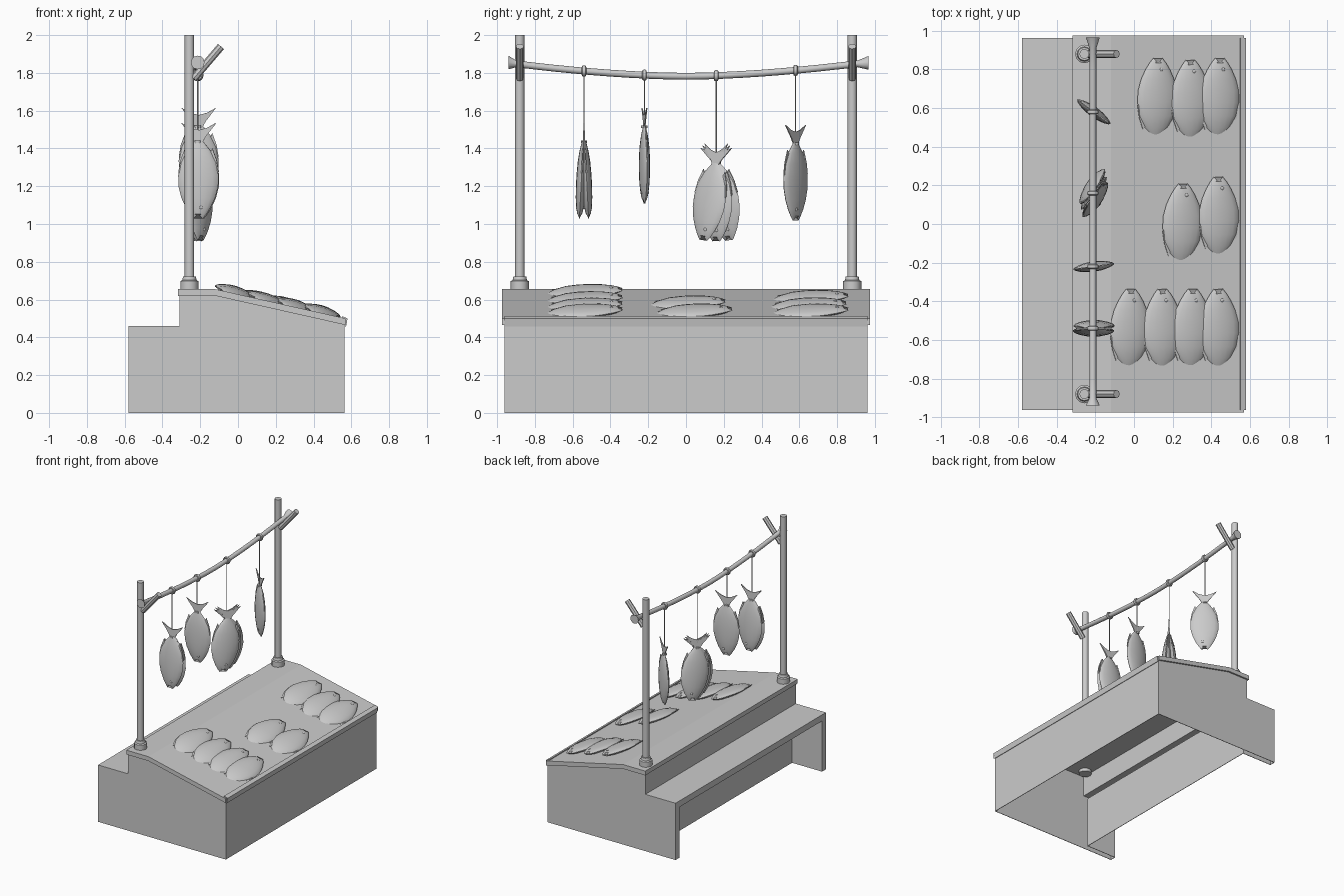
import bpy, bmesh, math
from mathutils import Vector, Matrix, Euler

if "Cube" in bpy.data.objects:
    bpy.data.objects.remove(bpy.data.objects["Cube"])

def finish(name, bm, smooth=False):
    bmesh.ops.recalc_face_normals(bm, faces=bm.faces)
    me = bpy.data.meshes.new(name)
    bm.to_mesh(me)
    bm.free()
    ob = bpy.data.objects.new(name, me)
    bpy.context.collection.objects.link(ob)
    if smooth:
        bpy.ops.object.select_all(action='DESELECT')
        ob.select_set(True)
        bpy.context.view_layer.objects.active = ob
        bpy.ops.object.shade_smooth_by_angle(angle=math.radians(40))
    return ob

def extrude_xz(name, pts, y0, y1):
    """Side profile in x, z pulled along y."""
    bm = bmesh.new()
    f = bm.faces.new([bm.verts.new((x, y0, z)) for x, z in pts])
    r = bmesh.ops.extrude_face_region(bm, geom=[f])
    bmesh.ops.translate(bm, vec=(0, y1 - y0, 0),
                        verts=[v for v in r['geom'] if isinstance(v, bmesh.types.BMVert)])
    return finish(name, bm)

def box(name, x0, x1, y0, y1, z0, z1):
    return extrude_xz(name, [(x0, z0), (x1, z0), (x1, z1), (x0, z1)], y0, y1)

def bridge(bm, rings):
    n = len(rings[0])
    for a, b in zip(rings, rings[1:]):
        for i in range(n):
            j = (i + 1) % n
            bm.faces.new((a[i], a[j], b[j], b[i]))

def tube(name, stations, n=12):
    """Round rod through (point, radius) stations, capped."""
    bm = bmesh.new()
    pts = [Vector(p) for p, r in stations]
    q = (pts[-1] - pts[0]).to_track_quat('Z', 'Y')
    rings = []
    for p, (_, r) in zip(pts, stations):
        rings.append([bm.verts.new(p + q @ Vector((r * math.cos(k * math.tau / n),
                      r * math.sin(k * math.tau / n), 0))) for k in range(n)])
    bridge(bm, rings)
    bm.faces.new(rings[0])
    bm.faces.new(rings[-1])
    return finish(name, bm, True)

# Thin hollow counter: end panels, front wall, step riser, rear shelf
T = .004
W = .962
END = [(-.58, 0), (.565, 0), (.565, .475), (-.12, .63), (-.31, .63), (-.31, .46), (-.58, .46)]
extrude_xz("end_panel_front", END, -W, -W + T)
extrude_xz("end_panel_back", END, W - T, W)
box("display_wall", .565 - T, .565, -W, W, 0, .48)
box("step_riser", -.31, -.31 + T, -W, W, .455, .63)
box("rear_shelf", -.58, -.31 + T, -W, W, .46 - T, .46)

# Rear frame around a recess under the shelf
box("rear_frame_top", -.58, -.58 + T, -W, W, .41, .46)
for side, s in (("front", -1), ("back", 1)):
    ya, yb = sorted((s * .912, s * W))
    box("rear_frame_" + side, -.58, -.58 + T, ya, yb, 0, .46)
    ya, yb = sorted((s * .912, s * (.912 + T)))
    box("recess_side_" + side, -.58, -.31, ya, yb, 0, .41)
box("recess_ceiling", -.58, -.31, -.912, .912, .41, .41 + T)
box("recess_wall", -.312, -.312 + T, -.912, .912, 0, .41)

# Sloping counter top with a low front rail
extrude_xz("counter_top", [(-.318, .62), (-.12, .62), (.57, .465), (.57, .5), (-.12, .655), (-.318, .655)],
           -.975, .975)
extrude_xz("front_rail", [(.545, .465), (.572, .457), (.58, .50), (.55, .512)], -.962, .962)

# Posts, sockets and slanted pegs
for side, y in (("front", -.88), ("back", .88)):
    tube("post_" + side, [((-.257, y, .6), .025), ((-.257, y, 2), .025)])
    tube("socket_" + side, [((-.257, y, .595), .048), ((-.257, y, .697), .048),
                            ((-.257, y, .703), .038), ((-.257, y, .722), .034)])
    tube("peg_" + side, [((-.235, y, 1.77), .021), ((-.09, y, 1.94), .021)], 8)

# Sagging cross bar with flared ends
def bar_z(y):
    return 1.782 + .066 * (abs(y) / .9) ** 1.7
stations = [((-.213, -.94, 1.855), .036), ((-.213, -.9, 1.848), .018)]
stations += [((-.213, y / 10, bar_z(y / 10)), .018) for y in range(-8, 9)]
stations += [((-.213, .91, 1.848), .018), ((-.213, .965, 1.853), .036)]
tube("cross_bar", stations)

# One fish: nose at +y, width along x, thickness along z
def fish(name, matrix, bend=0):
    bm = bmesh.new()
    prof = [(-.165, .020, .006), (-.145, .036, .010), (-.11, .064, .017), (-.05, .094, .024),
            (.02, .107, .027), (.08, .105, .027), (.14, .089, .025), (.19, .066, .020),
            (.225, .044, .013), (.25, .024, .006)]
    n = 16
    rings = []
    for k, (y, w, h) in enumerate(prof):
        ring = []
        for i in range(n):
            c, s = math.cos(i * math.tau / n), math.sin(i * math.tau / n)
            notch = .03 * (1 - abs(c)) if k == len(prof) - 1 else 0   # open mouth
            ring.append(bm.verts.new((w * c, y - notch, h * s * (.6 + .4 * abs(s)))))
        rings.append(ring)
    bridge(bm, rings)
    bm.faces.new(rings[0])
    bm.faces.new(rings[-1])

    def plate(pts, t):
        lo = [bm.verts.new((x, y, -t)) for x, y in pts]
        hi = [bm.verts.new((x, y, t)) for x, y in pts]
        bridge(bm, [lo, hi])
        bm.faces.new(lo)
        bm.faces.new(hi)
    # forked tail, back and belly fins
    for m in (1, -1):
        plate([(0, -.15), (m * .019, -.155), (m * .040, -.19), (m * .062, -.218), (m * .092, -.258),
               (m * .045, -.232), (0, -.22)], .003)
        plate([(m * .085, .05), (m * .106, .0), (m * .096, -.06), (m * .072, -.125),
               (m * .062, -.10), (m * .05, -.11), (m * .05, -.04)], .003)
    # eyes
    for m in (1, -1):
        bmesh.ops.create_uvsphere(bm, u_segments=8, v_segments=6, radius=.010,
            matrix=Matrix.Translation((.015, .19, m * .017)) @ Matrix.Diagonal((1, 1, .5, 1)))
    for v in bm.verts:                       # tail droops
        v.co.z -= bend * max(0, -.02 - v.co.y) ** 2
    bm.transform(matrix)
    return finish(name, bm, True)

def top_z(x):
    return .655 - max(0, x + .12) * .225

# Rows of fish lying shingled on the slope
rows = [[(.12, .86), (.295, .85), (.44, .86)],
        [(.25, .21), (.44, .245)],
        [(-.02, -.335), (.15, -.335), (.30, -.335), (.44, -.335)]]
for r, row in enumerate(rows):
    for k, (x, nose) in enumerate(row):
        rot = Euler((.05, .29, .03 * (k % 2))).to_matrix().to_4x4()
        fish(f"counter_fish_{r}_{k}",
             Matrix.Translation((x, nose - .25, top_z(x) + .009)) @ rot, 0.7)

# Hanging bunches: bar position, neck height, turn, number of fish, fan angle
for b, (y, neck, turn, count, fan) in enumerate([(-.54, 1.435, 0, 2, 1), (-.22, 1.515, 8, 1, 0),
                                                 (.16, 1.315, 52, 3, 7), (.58, 1.425, -36, 1, 0)]):
    bz = bar_z(y)
    bm = bmesh.new()
    rings = []
    for a in (i * math.tau / 16 for i in range(16)):
        rings.append([bm.verts.new((-.213 + (.022 + .008 * math.cos(t)) * math.cos(a),
                      y + .012 * math.sin(t),
                      bz + (.022 + .008 * math.cos(t)) * math.sin(a)))
                      for t in (j * math.tau / 8 for j in range(8))])
    bridge(bm, rings + [rings[0]])
    finish(f"bar_loop_{b}", bm, True)
    tube(f"string_{b}", [((-.213, y, neck - .01), .0035), ((-.213, y, bz - .015), .0035)], 6)
    tube(f"knot_{b}", [((-.213, y, neck - .006), .018), ((-.213, y, neck + .006), .018)], 10)
    for k in range(count):
        off = k - (count - 1) / 2
        spin = Matrix.Rotation(math.radians(turn), 4, 'Z')
        lean = Matrix.Rotation(off * .10, 4, 'X')
        roll = Matrix.Rotation(math.radians(-fan * off), 4, 'Y')
        down = Matrix.Rotation(-math.pi / 2, 4, 'X')
        fish(f"hung_fish_{b}_{k}",
             Matrix.Translation((-.208, y, neck)) @ spin
             @ Matrix.Translation((0, off * .008, 0)) @ roll @ lean @ down
             @ Matrix.Translation((0, .158, 0)))
